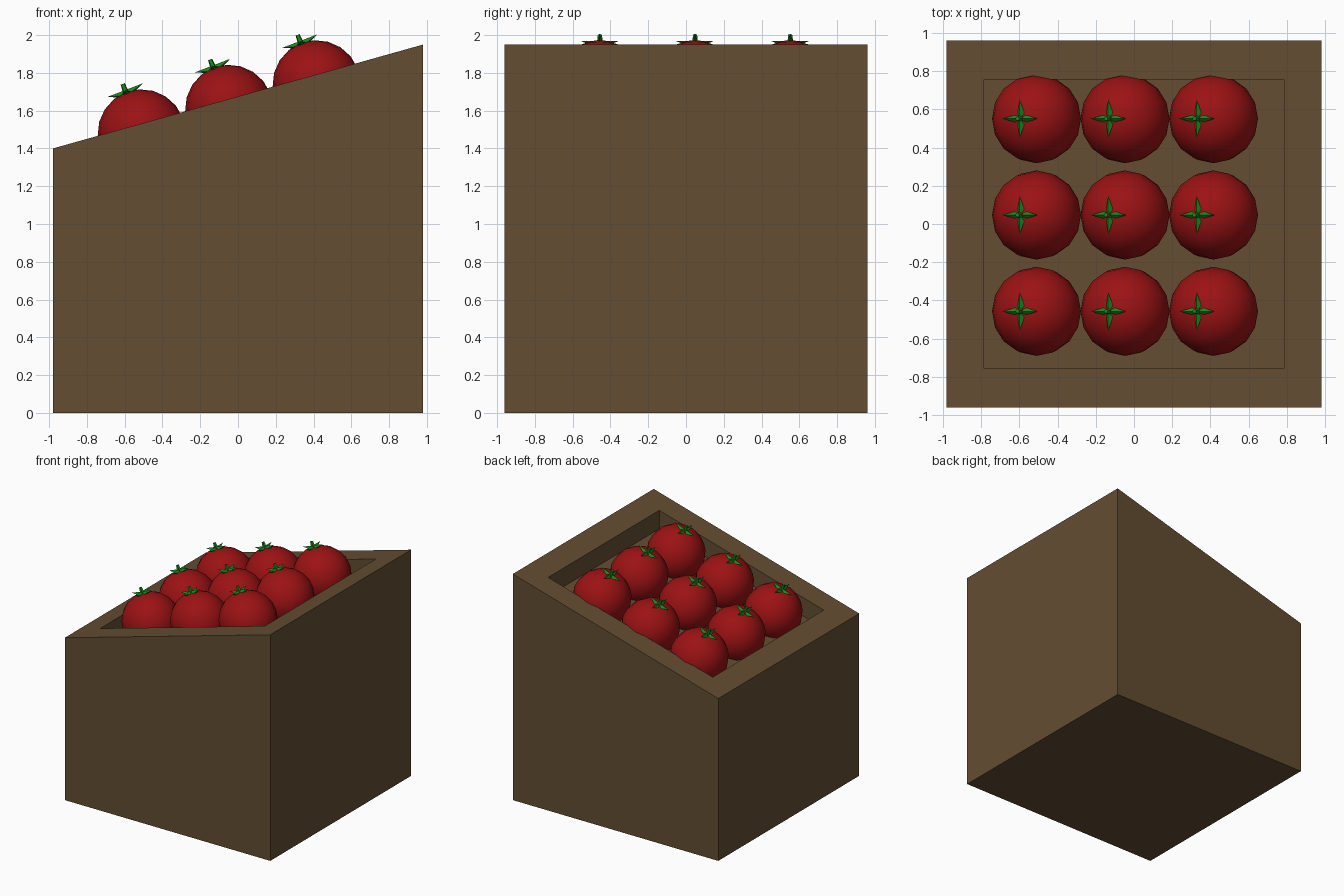
import bpy, bmesh, math
from mathutils import Matrix, Vector

if "Cube" in bpy.data.objects:
    bpy.data.objects.remove(bpy.data.objects["Cube"])


def material(name, rgb):
    m = bpy.data.materials.new(name)
    m.diffuse_color = (*rgb, 1)
    m.use_nodes = True
    m.node_tree.nodes["Principled BSDF"].inputs["Base Color"].default_value = m.diffuse_color
    return m


WOOD = material("brown wood", (0.125, 0.074, 0.032))
RED = material("tomato red", (0.33, 0.006, 0.007))
GREEN = material("leaf green", (0.01, 0.25, 0.014))


def make_object(name, bm, mat):
    bmesh.ops.recalc_face_normals(bm, faces=bm.faces)
    me = bpy.data.meshes.new(name)
    bm.to_mesh(me)
    bm.free()
    me.materials.append(mat)
    ob = bpy.data.objects.new(name, me)
    bpy.context.collection.objects.link(ob)
    return ob


# Crate: box with slanted top and a sunken tray
HX, HY, IX, IY, DEPTH = 0.98, 0.96, 0.785, 0.757, 0.16
SLOPE = 0.55 / (2 * HX)


def rim_z(x):
    return 1.675 + SLOPE * x


bm = bmesh.new()


def ring(hx, hy, height):
    return [bm.verts.new((sx * hx, sy * hy, height(sx * hx)))
            for sx, sy in ((-1, -1), (1, -1), (1, 1), (-1, 1))]


rings = [ring(HX, HY, lambda x: 0), ring(HX, HY, rim_z),
         ring(IX, IY, rim_z), ring(IX, IY, lambda x: rim_z(x) - DEPTH)]
for a, b in zip(rings, rings[1:]):
    for i in range(4):
        j = (i + 1) % 4
        bm.faces.new((a[i], a[j], b[j], b[i]))
bm.faces.new(rings[0][::-1])
bm.faces.new(rings[-1])
make_object("crate", bm, WOOD)

# Tomatoes in a 3 x 3 grid, each with a four-leaf star and short stem
R = 0.233
TILT = Matrix.Rotation(-math.radians(21), 4, 'Y')


def tomato(name, loc):
    place = Matrix.Translation(loc) @ TILT
    bm = bmesh.new()
    bmesh.ops.create_uvsphere(bm, u_segments=16, v_segments=10, radius=R)
    bm.transform(place)
    for f in bm.faces:
        f.smooth = True
    make_object(name, bm, RED)

    bm = bmesh.new()
    for k in range(4):
        # Leaf: kite with a raised spine, tip curling up off the fruit
        rot = Matrix.Rotation(k * math.pi / 2, 4, 'Z')
        pts = [(0, 0, R + 0.012), (0.03, -0.019, R - 0.008), (0.1, 0, R + 0.012),
               (0.03, 0.019, R - 0.008), (0.03, 0, R - 0.02)]
        c, l, t, r, u = [bm.verts.new(rot @ Vector(p)) for p in pts]
        for f in ((c, l, t), (c, t, r), (u, t, l), (u, r, t), (u, l, c), (u, c, r)):
            bm.faces.new(f)
    bmesh.ops.create_cone(bm, cap_ends=True, segments=5, radius1=0.018, radius2=0.012,
                          depth=0.06, matrix=Matrix.Translation((0, 0, R + 0.017)))
    bm.transform(place)
    make_object(name + "_leaves", bm, GREEN)


for i in range(3):
    for j in range(3):
        tomato(f"tomato_{i}_{j}",
               Vector((-0.51 + 0.463 * i, -0.457 + 0.504 * j, 1.48 + 0.13 * i)))
